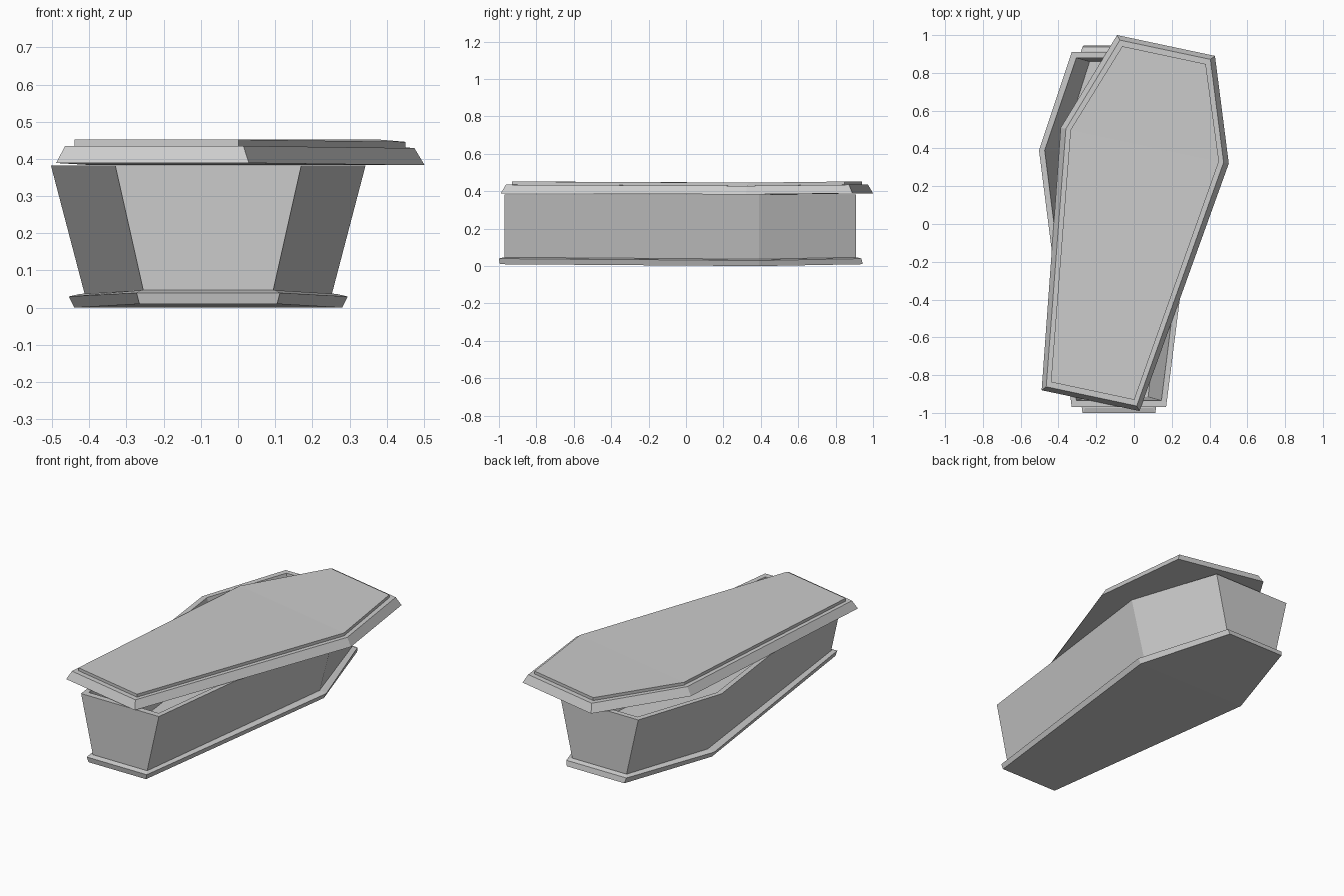
import bpy, bmesh, math

cube = bpy.data.objects.get("Cube")
if cube:
    bpy.data.objects.remove(cube, do_unlink=True)

stone = bpy.data.materials.new("grey_stone")
stone.use_nodes = True
GREY = (0.6, 0.6, 0.6, 1)
stone.diffuse_color = GREY
stone.node_tree.nodes["Principled BSDF"].inputs["Base Color"].default_value = GREY


def coffin_loft(name, rings, shoulder_y, drop=0.0, location=(0, 0, 0), turn=0.0):
    """Loft six-sided rings (end half width, shoulder half width, foot y, head y, z)."""
    bm = bmesh.new()
    loops = []
    for end, wide, foot, head, z in rings:
        points = [(-end, foot, z), (end, foot, z), (wide, shoulder_y, z - drop),
                  (end, head, z), (-end, head, z), (-wide, shoulder_y, z - drop)]
        loops.append([bm.verts.new(p) for p in points])
    for low, high in zip(loops, loops[1:]):
        for i in range(6):
            j = (i + 1) % 6
            bm.faces.new((low[i], low[j], high[j], high[i]))
    # Caps fold across the shoulders
    for ring in (loops[0], loops[-1]):
        bm.faces.new((ring[0], ring[1], ring[2], ring[5]))
        bm.faces.new((ring[5], ring[2], ring[3], ring[4]))
    bmesh.ops.recalc_face_normals(bm, faces=bm.faces)
    mesh = bpy.data.meshes.new(name)
    bm.to_mesh(mesh)
    bm.free()
    mesh.materials.append(stone)
    obj = bpy.data.objects.new(name, mesh)
    obj.location = location
    obj.rotation_euler.z = turn
    bpy.context.collection.objects.link(obj)
    return obj


# Base plinth
coffin_loft("base", [
    (0.185, 0.36, -0.995, 0.945, 0.01),
    (0.193, 0.375, -1.0, 0.938, 0.04),
    (0.18, 0.345, -0.975, 0.915, 0.047),
], 0.39, drop=0.01, location=(-0.08, 0, 0))

# Hollow box with flared sides
coffin_loft("box", [
    (0.172, 0.332, -0.97, 0.91, 0.035),
    (0.25, 0.423, -0.97, 0.91, 0.382),
    (0.225, 0.393, -0.935, 0.88, 0.382),
    (0.155, 0.305, -0.915, 0.86, 0.06),
], 0.39, location=(-0.08, 0, 0))

# Lid, pushed askew, with bevelled edge and raised panel
coffin_loft("lid", [
    (0.265, 0.455, 0.0, 1.922, 0.389),
    (0.245, 0.427, 0.023, 1.899, 0.435),
    (0.226, 0.402, 0.052, 1.87, 0.435),
    (0.226, 0.402, 0.052, 1.87, 0.452),
], 1.38, drop=0.006, location=(-0.23, -0.935, 0), turn=-math.radians(12))
